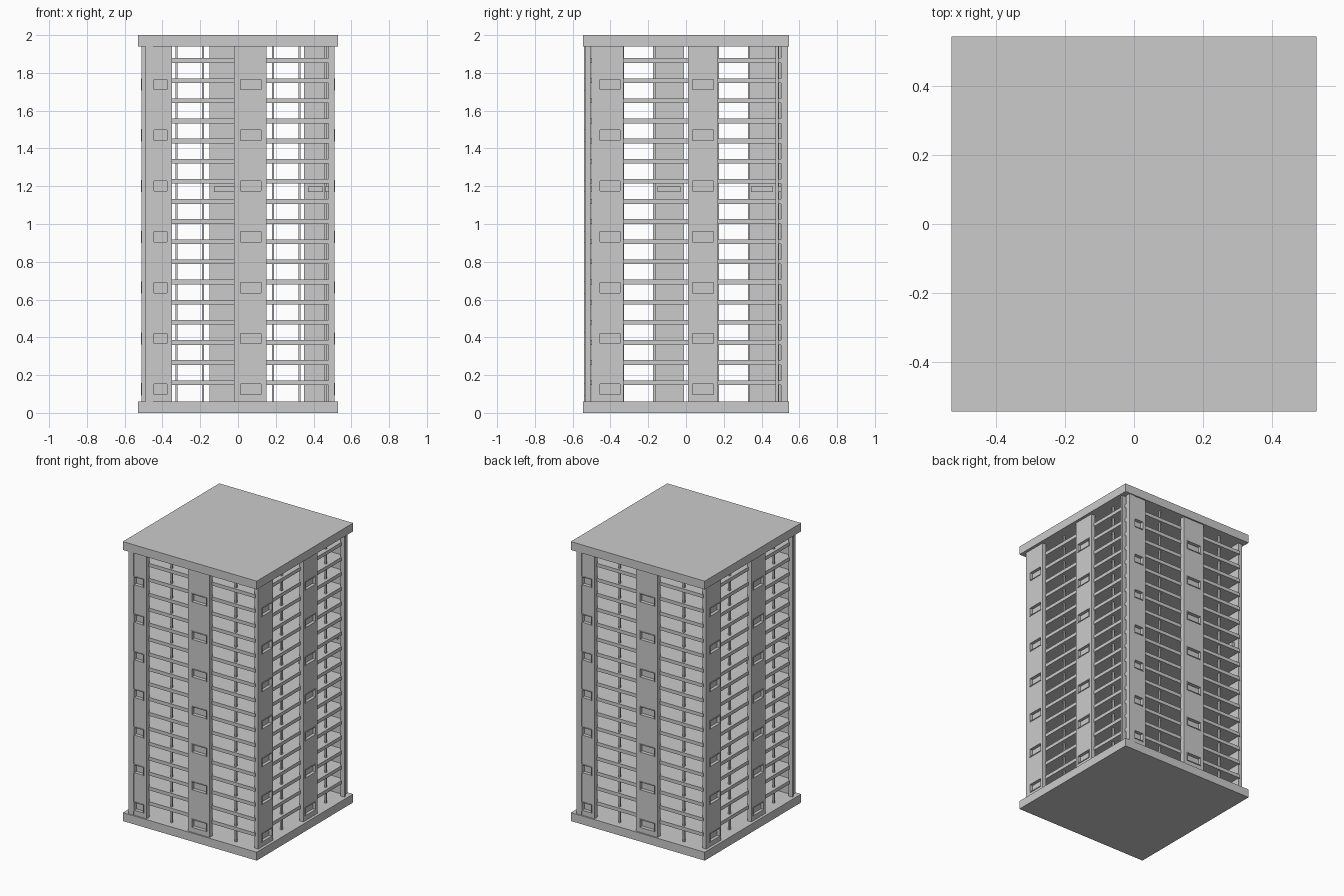
import bpy, bmesh

if "Cube" in bpy.data.objects:
    bpy.data.objects.remove(bpy.data.objects["Cube"])

Z0, Z1 = 0.06, 1.94
LEVELS = [0.125 + 0.269 * i for i in range(7)]      # niche centres
FLOORS = [0.16 + 0.1066 * i for i in range(17)]     # floor slab centres
HH = 0.032                                          # half height of niche


def make(name, boxes):
    """One object out of many (x0, x1, y0, y1, z0, z1) boxes."""
    bm = bmesh.new()
    for b in boxes:
        xs, ys, zs = sorted(b[0:2]), sorted(b[2:4]), sorted(b[4:6])
        for v in bmesh.ops.create_cube(bm, size=1)['verts']:
            v.co = (xs[v.co.x > 0], ys[v.co.y > 0], zs[v.co.z > 0])
    me = bpy.data.meshes.new(name)
    bm.to_mesh(me)
    bm.free()
    ob = bpy.data.objects.new(name, me)
    bpy.context.collection.objects.link(ob)
    return ob


def panel(u0, u1, w0, w1, thick):
    """Wall strip with niches, in facade space (along u, depth d, height z)."""
    back = thick - 0.012
    wall = [(u0, u1, back, thick, Z0, Z1)]
    if w0 > u0:
        wall.append((u0, w0, 0, back, Z0, Z1))
    if u1 > w1:
        wall.append((w1, u1, 0, back, Z0, Z1))
    edges = [Z0] + [z + s * HH for z in LEVELS for s in (-1, 1)] + [Z1]
    for a, b in zip(edges[::2], edges[1::2]):
        wall.append((w0, w1, 0, back, a, b))
    # thin raised frames round each niche
    frames, r = [], 0.005
    for z in LEVELS:
        for a, b in ((z - HH, z - HH + r), (z + HH - r, z + HH)):
            frames.append((w0, w1, -0.004, back, a, b))
        for a, b in ((w0, w0 + r), (w1 - r, w1)):
            frames.append((a, b, -0.004, back, z - HH + r, z + HH - r))
    # inner ledge behind the fifth niche
    wall.append((w0, w1, thick, thick + 0.02, LEVELS[4] - HH, LEVELS[4] - HH + 0.03))
    return wall, frames


# Base, roof and floor slabs
make("base_slab", [(-0.53, 0.53, -0.545, 0.545, 0, Z0)])
make("roof_slab", [(-0.53, 0.53, -0.545, 0.545, Z1, 2)])
make("floor_slabs", [(-0.488, 0.488, -0.507, 0.507, z - 0.0125, z + 0.0125) for z in FLOORS])

# Facades: each is repeated on the opposite side by a half turn
for side, s in (("front", 1), ("back", -1), ("right", 1), ("left", -1)):
    wide = side in ("front", "back")
    if wide:
        strips = [(-0.45, -0.35, -0.45, -0.37), (-0.02, 0.15, 0.008, 0.128)]
        thick, posts = 0.033, (-0.185, 0.325)
        corner = [(-0.49, -0.45, -0.004, thick, Z0, Z1)]
    else:
        strips = [(-0.50, -0.33, -0.46, -0.345), (0.01, 0.17, 0.03, 0.15)]
        thick, posts = 0.03, (-0.168, 0.333)
        corner = [(0.475, 0.49, 0, thick, Z0, Z1)]

    def place(boxes):
        out = []
        for u0, u1, d0, d1, z0, z1 in boxes:
            if wide:
                out.append((s * u0, s * u1, s * (d0 - 0.535), s * (d1 - 0.535), z0, z1))
            else:
                out.append((s * (0.51 - d0), s * (0.51 - d1), s * u0, s * u1, z0, z1))
        return out

    walls, frames = [], []
    for st in strips:
        w, f = panel(*st, thick)
        walls += w
        frames += f
    make(side + "_wall_panels", place(walls))
    make(side + "_niche_frames", place(frames))
    make(side + "_corner_post", place(corner))
    make(side + "_mullions", place([(p - 0.006, p + 0.006, 0.042, 0.056, Z0, Z1) for p in posts]))
